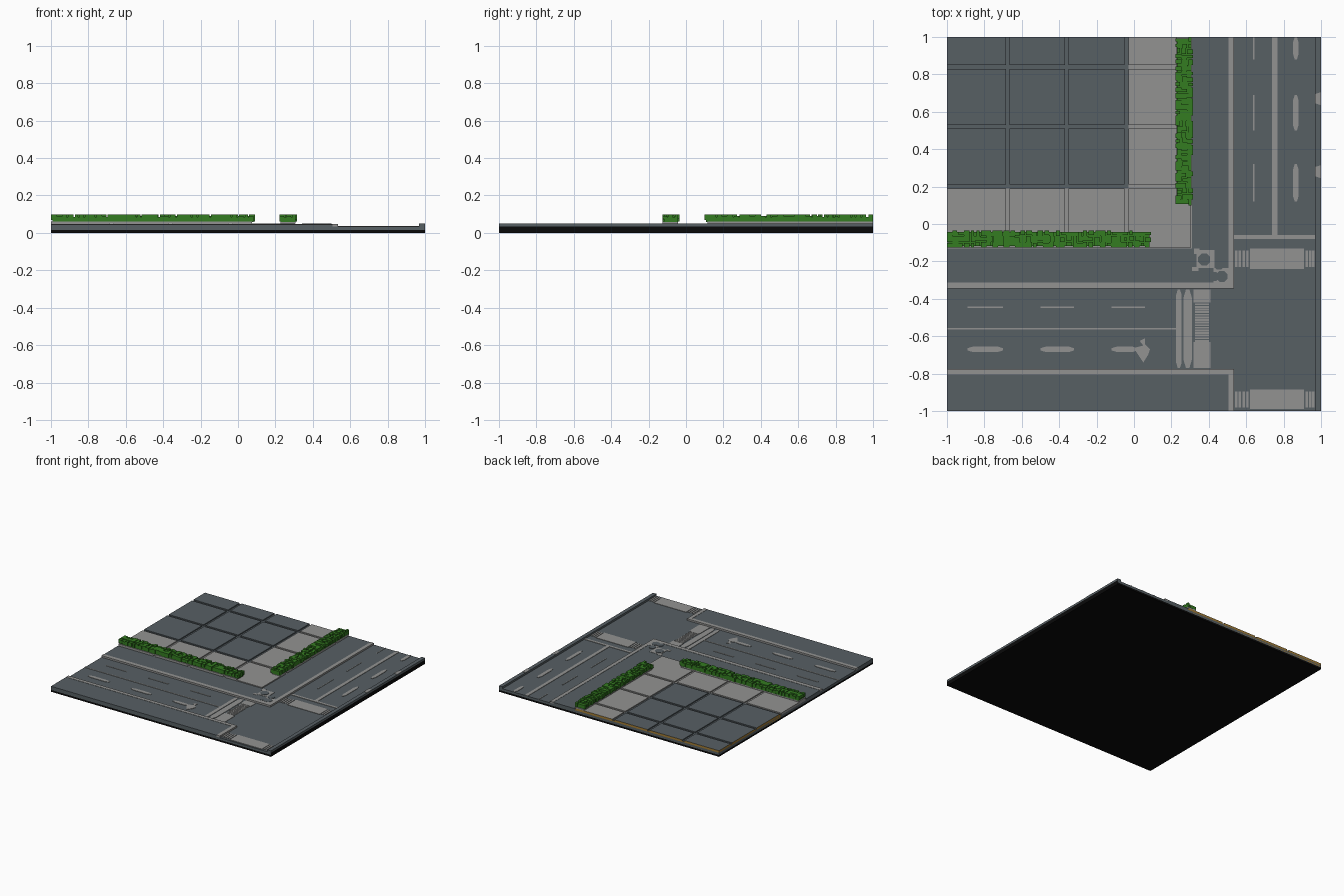
import bpy, bmesh, math, random

random.seed(4)
if "Cube" in bpy.data.objects:
    bpy.data.objects.remove(bpy.data.objects["Cube"])


def material(name, rgb):
    m = bpy.data.materials.new(name)
    m.use_nodes = True
    m.diffuse_color = (*rgb, 1)
    bsdf = m.node_tree.nodes["Principled BSDF"]
    bsdf.inputs["Base Color"].default_value = (*rgb, 1)
    bsdf.inputs["Roughness"].default_value = 0.9
    return m


SLATE = material("slate grey", (0.095, 0.115, 0.127))
LIGHT = material("light grey", (0.29, 0.29, 0.285))
BLACK = material("black", (0.003, 0.003, 0.003))
GREEN = material("hedge green", (0.034, 0.20, 0.015))
OCHRE = material("ochre", (0.36, 0.20, 0.035))


def finish(name, bm, mats, rule=None):
    bmesh.ops.recalc_face_normals(bm, faces=bm.faces)
    if rule:
        for f in bm.faces:
            f.material_index = rule(f)
    mesh = bpy.data.meshes.new(name)
    bm.to_mesh(mesh)
    bm.free()
    for m in mats:
        mesh.materials.append(m)
    ob = bpy.data.objects.new(name, mesh)
    bpy.context.collection.objects.link(ob)
    return ob


def prism(bm, pts, z0, z1):
    lo = [bm.verts.new((x, y, z0)) for x, y in pts]
    hi = [bm.verts.new((x, y, z1)) for x, y in pts]
    bm.faces.new(lo[::-1])
    bm.faces.new(hi)
    for i in range(len(pts)):
        j = (i + 1) % len(pts)
        bm.faces.new((lo[i], lo[j], hi[j], hi[i]))


def rect(x0, x1, y0, y1):
    return [(x0, y0), (x1, y0), (x1, y1), (x0, y1)]


def prisms(name, outlines, z0, z1, mats, rule=None):
    bm = bmesh.new()
    for pts in outlines:
        prism(bm, pts, z0, z1)
    return finish(name, bm, mats, rule)


def disc(cx, cy, r, n=8):
    return [(cx + r * math.cos(2 * math.pi * (i + .5) / n),
             cy + r * math.sin(2 * math.pi * (i + .5) / n)) for i in range(n)]


def pill(a0, a1, c, w, swap=False):
    """Dash with tapered ends along x, or along y when swapped."""
    h, t = w / 2, min(w, (a1 - a0) / 3)
    pts = [(a0, c - h * .4), (a0 + t, c - h), (a1 - t, c - h), (a1, c - h * .4),
           (a1, c + h * .4), (a1 - t, c + h), (a0 + t, c + h), (a0, c + h * .4)]
    return [(y, x) for x, y in pts[::-1]] if swap else pts


ROAD, WALK, PLAZA = 0.033, 0.045, 0.050


def dark_sides(f):
    return 1 if f.normal.x > 0.9 and f.calc_center_median().x > 0.99 else 0


# Ground: black underside, road bed, far kerb
prisms("base_slab", [rect(-1, 1, -1, 1)], 0, 0.015, [BLACK])
prisms("road_bed", [rect(-1, 1, -1, 1)], 0.015, ROAD, [SLATE, BLACK], dark_sides)
prisms("far_kerb", [rect(0.968, 1, -1, 1)], ROAD, 0.049, [SLATE])

# Raised pavements and their pale kerbs
prisms("pavement", [
    rect(-1, 0.505, -1, -0.805),
    [(-1, -0.312), (0.505, -0.312), (0.505, 1), (0.31, 1), (0.31, -0.13), (-1, -0.13)],
], ROAD, WALK, [SLATE])
prisms("pavement_kerb", [
    [(-1, -0.805), (0.505, -0.805), (0.505, -1), (0.535, -1), (0.535, -0.775), (-1, -0.775)],
    [(-1, -0.345), (0.535, -0.345), (0.535, 1), (0.505, 1), (0.505, -0.312), (-1, -0.312)],
], ROAD, WALK + 0.002, [LIGHT])

# Tactile patch at the pavement corner
prisms("corner_patch", [rect(0.31, 0.345, -0.25, -0.23), rect(0.32, 0.35, -0.16, -0.13),
                        rect(0.335, 0.43, -0.235, -0.14), rect(0.425, 0.505, -0.312, -0.235)],
       WALK, WALK + 0.002, [LIGHT])
prisms("corner_studs", [disc(0.375, -0.19, 0.035), disc(0.455, -0.218, 0.028),
                        disc(0.43, -0.28, 0.026), disc(0.47, -0.28, 0.032)],
       WALK, WALK + 0.004, [SLATE])

# Plaza: bed that shows in the joints, then the tiles
def ochre_edge(f):
    c, n = f.calc_center_median(), f.normal
    outer = (n.x < -0.9 and c.x < -0.99 and c.y > 0.2) or (n.y > 0.9 and c.y > 0.99)
    return 1 if outer else 0


prisms("plaza_bed_light", [rect(-1, 0.31, -0.13, 0.19),
                           rect(-0.03, 0.31, 0.19, 1)],
       ROAD, 0.041, [LIGHT, OCHRE], ochre_edge)
prisms("plaza_bed_dark", [rect(-1, -0.03, 0.19, 1)], 0.02, 0.041, [SLATE, OCHRE], ochre_edge)
COLS = [(-1, -0.685), (-0.665, -0.37), (-0.35, -0.05), (-0.03, 0.305)]
ROWS = [(-0.125, 0.19), (0.21, 0.51), (0.53, 0.83), (0.85, 1)]
dark = [rect(*c, *r) for c in COLS[:3] for r in ROWS[1:]]
light = [rect(*c, *ROWS[0]) for c in COLS] + [rect(*COLS[3], *r) for r in ROWS[1:]]
prisms("plaza_tiles_dark", dark, 0.041, PLAZA, [SLATE, OCHRE], ochre_edge)
prisms("plaza_tiles_light", light, 0.041, PLAZA, [LIGHT, OCHRE], ochre_edge)
prisms("tile_edge_trim", [rect(-1, 0.305, 0.994, 1), rect(-1, -0.994, 0.2, 0.994)],
       0.018, 0.041, [OCHRE])


# Hedges: solid core with an uneven crust of small blocks
def hedge(name, x0, x1, y0, y1):
    bm = bmesh.new()
    prism(bm, rect(x0 + .008, x1 - .008, y0 + .008, y1 - .008), 0.058, 0.086)
    step = 0.03
    nx, ny = round((x1 - x0) / step), round((y1 - y0) / step)
    for i in range(nx):
        for j in range(ny):
            a, b = x0 + (x1 - x0) * i / nx, y0 + (y1 - y0) * j / ny
            w, d = (x1 - x0) / nx, (y1 - y0) / ny
            dx0, dx1, dy0, dy1 = [random.choice((0, 0, 0.007)) for _ in range(4)]
            top = random.choice((0.09, 0.097, 0.097, 0.097))
            edge = i in (0, nx - 1) or j in (0, ny - 1)
            low = random.choice((0.062, 0.068, 0.074)) if edge else 0.08
            prism(bm, rect(a + dx0, a + w - dx1, b + dy0, b + d - dy1), low, top)
    return finish(name, bm, [GREEN])


hedge("front_hedge", -1, 0.09, -0.125, -0.035)
hedge("side_hedge", 0.222, 0.315, 0.1, 1)
prisms("hedge_planters", [rect(-1, 0.075, -0.125, -0.042), rect(0.228, 0.308, 0.115, 1)],
       PLAZA, 0.06, [LIGHT])

# Road markings
DASH_X = [(-0.89, -0.70), (-0.5, -0.32), (-0.12, 0.06)]
DASH_Y = [(0.88, 1.0), (0.5, 0.69), (0.12, 0.32)]
marks = [rect(a, b, -0.449, -0.442) for a, b in DASH_X]
marks += [pill(a, b, -0.67, 0.03) for a, b in DASH_X[:2]]
marks += [rect(0.637, 0.643, a, b) for a, b in DASH_Y]
marks += [pill(a, b, 0.865, 0.03, True) for a, b in DASH_Y]
marks += [
    pill(-0.12, 0.02, -0.67, 0.03),
    [(0.01, -0.68), (0.05, -0.74), (0.075, -0.70), (0.085, -0.67),
     (0.06, -0.645), (0.06, -0.61), (0.03, -0.625), (0.05, -0.65), (0.01, -0.66)],
    rect(-1, 0.225, -0.564, -0.556),             # horizontal lane line
    rect(0.738, 0.766, -0.06, 1),                # vertical lane line
    rect(0.535, 0.968, -0.08, -0.06),            # stop lines
    pill(-0.77, -0.35, 0.24, 0.03, True),
    pill(-0.77, -0.35, 0.287, 0.046, True),
]
prisms("lane_markings", marks, ROAD, ROAD + 0.003, [LIGHT])

# Pale arrow tips on the far kerb
prisms("kerb_arrow_tips", [[(0.968, y - .025), (1, y - .035), (1, y + .035), (0.968, y + .025)]
                           for y in (0.28, 0.67)], 0.049, 0.051, [LIGHT])

# Crossings: solid middle with thin bars at both ends
cross = []
for y0, y1 in ((-0.24, -0.132), (-0.99, -0.885)):
    cross.append(rect(0.62, 0.91, y0, y1))
    cross += [rect(x, x + 0.013, y0 + .01, y1 - .01) for x in (0.54, 0.56, 0.58, 0.6, 0.916, 0.935, 0.953)]
cross += [rect(0.318, 0.41, -0.42, -0.35), rect(0.318, 0.41, -0.77, -0.63)]
cross += [rect(0.325, 0.4, -0.63 + 0.014 * i, -0.62 + 0.014 * i) for i in range(15)]
prisms("crossings", cross, ROAD, ROAD + 0.003, [LIGHT])
